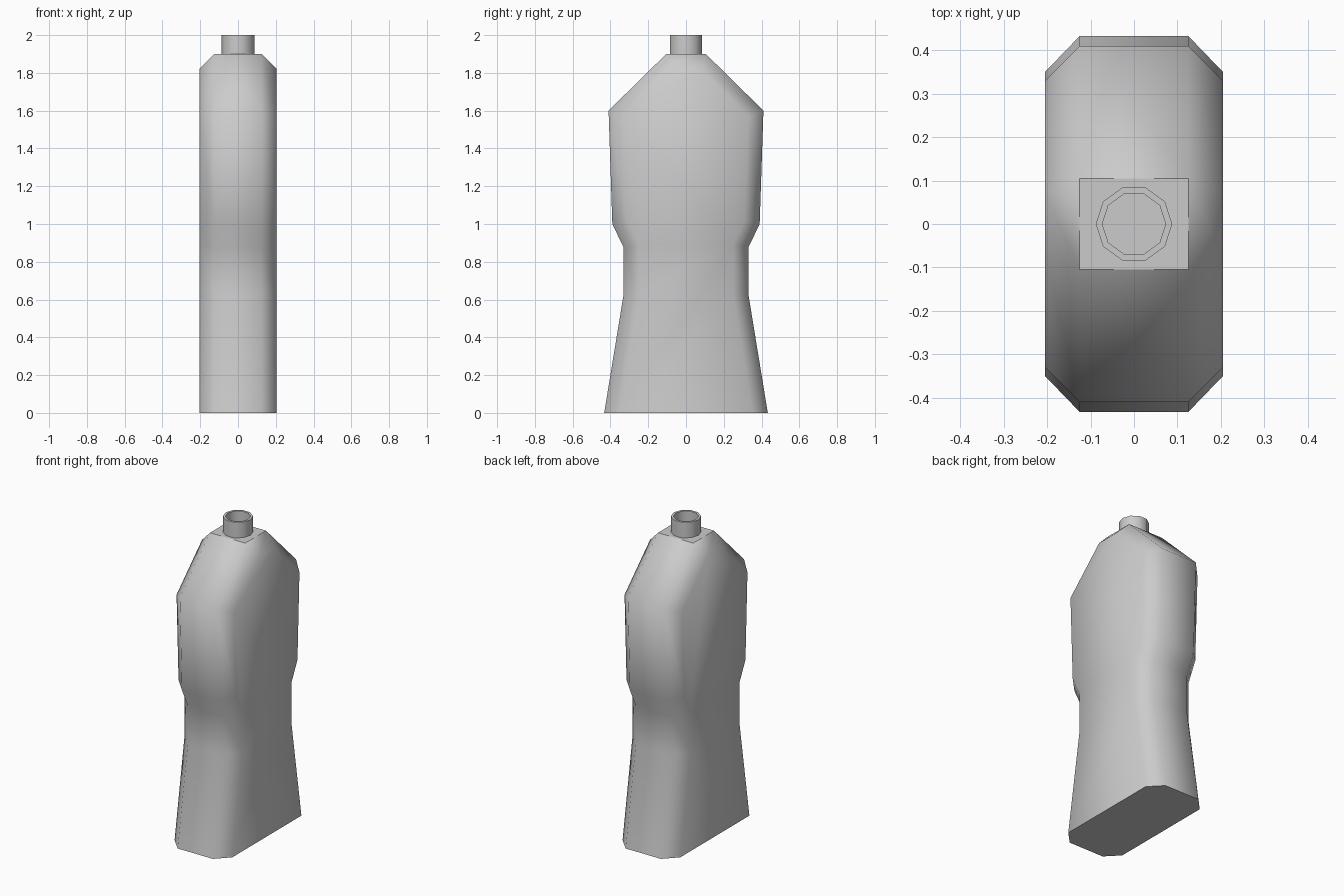
import bpy, bmesh, math

if "Cube" in bpy.data.objects:
    bpy.data.objects.remove(bpy.data.objects["Cube"])

# Half profiles (y, z) from base to top: full outline and chamfered outline
OUTER = [(0.433, 0), (0.33, 0.63), (0.33, 0.875), (0.39, 1.0), (0.41, 1.6), (0.105, 1.9)]
INSET = [(0.35, 0), (0.25, 0.624), (0.25, 0.893), (0.31, 1.015), (0.33, 1.567), (0.072, 1.82)]


def outline(half):
    return half + [(-y, z) for y, z in reversed(half)]


def bridge(bm, a, b):
    n = len(a)
    return [bm.faces.new((a[i], a[(i + 1) % n], b[(i + 1) % n], b[i])) for i in range(n)]


def finish(bm, name, angle, flat=None):
    bmesh.ops.recalc_face_normals(bm, faces=bm.faces)
    mesh = bpy.data.meshes.new(name)
    bm.to_mesh(mesh)
    bm.free()
    obj = bpy.data.objects.new(name, mesh)
    bpy.context.collection.objects.link(obj)
    bpy.ops.object.select_all(action='DESELECT')
    obj.select_set(True)
    bpy.context.view_layer.objects.active = obj
    bpy.ops.object.shade_smooth_by_angle(angle=math.radians(angle))
    if flat:
        for p in mesh.polygons:
            if flat(p):
                p.use_smooth = False


# Bottle body: side outline swept across x with chamfered edges
bm = bmesh.new()
rings = [[bm.verts.new((x, y, z)) for y, z in outline(half)]
         for x, half in ((-0.205, INSET), (-0.125, OUTER), (0.125, OUTER), (0.205, INSET))]
for a, b in zip(rings, rings[1:]):
    bridge(bm, a, b)
bm.faces.new(rings[0])
bm.faces.new(rings[-1])
finish(bm, "bottle_body", 52, lambda p: abs(p.normal.z) > 0.99)

# Open neck: ten-sided tube standing on the flat top
bm = bmesh.new()
rings = [[bm.verts.new((r * math.cos(math.tau * i / 10), r * math.sin(math.tau * i / 10), z))
          for i in range(10)]
         for r, z in ((0.088, 1.9), (0.088, 2.0), (0.073, 2.0), (0.073, 1.9))]
for a, b in zip(rings, rings[1:] + rings[:1]):
    bridge(bm, a, b)
finish(bm, "bottle_neck", 40)
